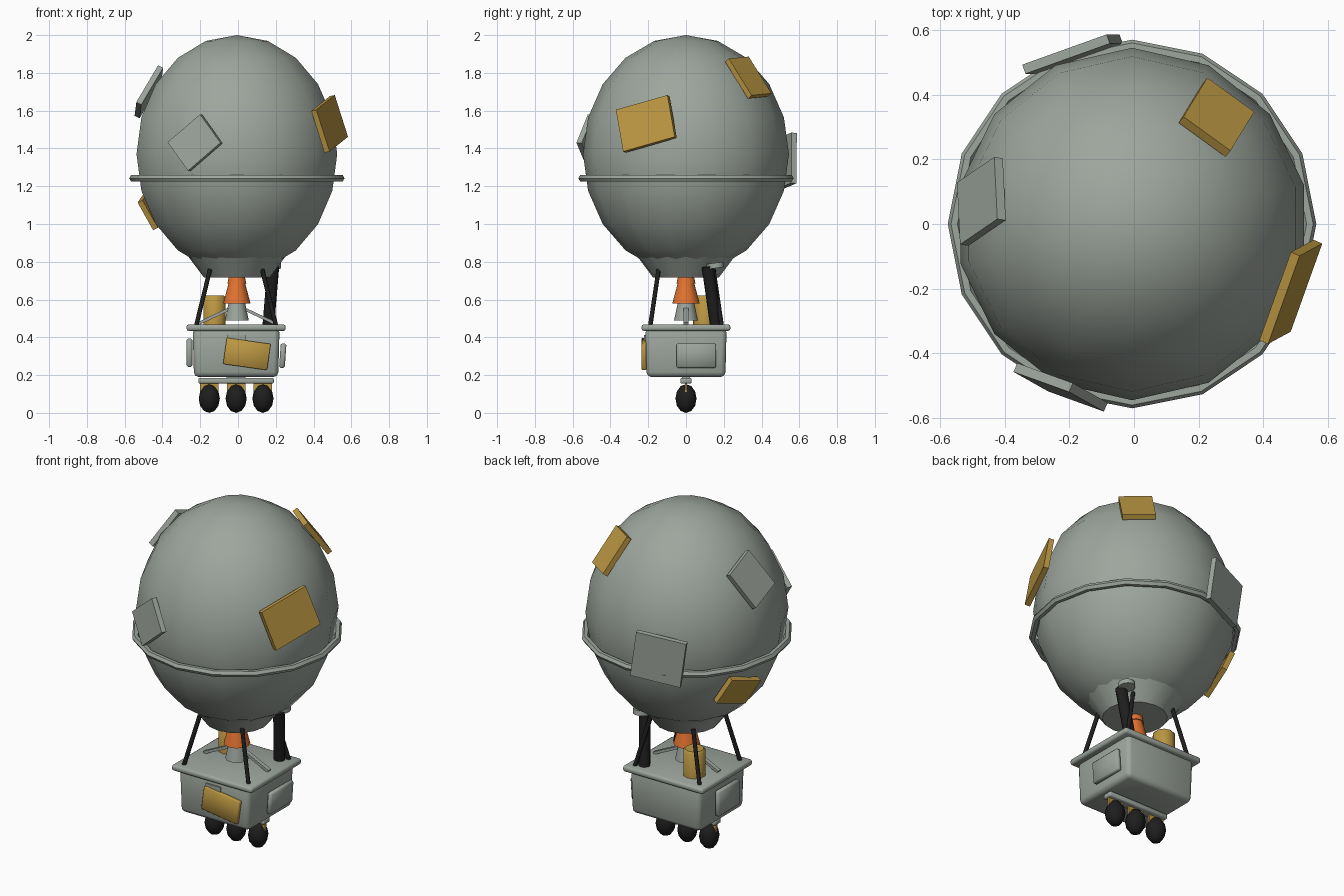
import bpy, bmesh, math
from mathutils import Vector, Matrix

if "Cube" in bpy.data.objects:
    bpy.data.objects.remove(bpy.data.objects["Cube"])


def material(name, rgb):
    m = bpy.data.materials.new(name)
    m.diffuse_color = (*rgb, 1)
    m.use_nodes = True
    m.node_tree.nodes["Principled BSDF"].inputs["Base Color"].default_value = m.diffuse_color
    return m


GREY = material("weathered_grey", (0.34, 0.38, 0.34))
GOLD = material("ochre_gold", (0.50, 0.31, 0.055))
ORANGE = material("burner_orange", (0.76, 0.17, 0.03))
BLACK = material("soot_black", (0.013, 0.013, 0.013))

CX = -0.006                      # centre line of the balloon
BZ, BR, BH = 1.37, 0.545, 0.63   # envelope centre height, radius, half height


def finish(name, bm, mat, matrix=Matrix(), sharp=35):
    """Turn a bmesh into an object, smooth with edges kept sharp by angle."""
    bmesh.ops.remove_doubles(bm, verts=bm.verts, dist=1e-5)
    bmesh.ops.recalc_face_normals(bm, faces=bm.faces)
    for f in bm.faces:
        f.smooth = sharp > 0
    for e in bm.edges:
        e.smooth = e.calc_face_angle(0) < math.radians(sharp)
    me = bpy.data.meshes.new(name)
    bm.to_mesh(me)
    bm.free()
    me.materials.append(mat)
    ob = bpy.data.objects.new(name, me)
    ob.matrix_world = matrix
    bpy.context.collection.objects.link(ob)
    return ob


def lathe(name, profile, segs, mat, matrix=Matrix(), phase=90, sharp=35, loop=False):
    """Spin (radius, z) points around z."""
    bm = bmesh.new()
    rings = []
    for r, z in profile:
        ring = []
        for i in range(segs):
            a = math.radians(phase) + math.tau * i / segs
            ring.append(bm.verts.new((r * math.cos(a), r * math.sin(a), z)))
        rings.append(ring)
    pairs = list(zip(rings, rings[1:]))
    if loop:
        pairs.append((rings[-1], rings[0]))
    for a, b in pairs:
        for i in range(segs):
            j = (i + 1) % segs
            bm.faces.new((a[i], a[j], b[j], b[i]))
    if not loop:                 # close the ends that are not poles
        for ring, (r, z) in ((rings[0], profile[0]), (rings[-1], profile[-1])):
            if r > 1e-4:
                bm.faces.new(ring)
    return finish(name, bm, mat, matrix, sharp)


def ellipsoid(r, h, n):
    return [(r * math.sin(math.pi * i / n), h * math.cos(math.pi * i / n))
            for i in range(n + 1)]


def at(x, y, z):
    return Matrix.Translation((x, y, z))


def rod(name, p, q, r, mat, segs=8):
    p, q = Vector(p), Vector(q)
    d = q - p
    m = Matrix.Translation(p) @ d.to_track_quat('Z', 'Y').to_matrix().to_4x4()
    return lathe(name, [(r, 0), (r, d.length)], segs, mat, m, sharp=50)


def box(name, size, mat, matrix, bevel=0.0, taper=1.0, segs=2):
    bm = bmesh.new()
    bmesh.ops.create_cube(bm, size=1)
    for v in bm.verts:
        k = taper if v.co.z < 0 else 1
        v.co = Vector((v.co.x * size[0] * k, v.co.y * size[1] * k, v.co.z * size[2]))
    if bevel:
        bmesh.ops.bevel(bm, geom=bm.edges[:], offset=bevel, segments=segs,
                        affect='EDGES', profile=0.5)
    return finish(name, bm, mat, matrix, sharp=50 if bevel else 0)


def patch(name, centre, u, size, mat):
    """Flat plate lying against the envelope; u is the direction of its first side."""
    c, u = Vector(centre), Vector(u)
    n = Vector(((c.x - CX) / BR**2, c.y / BR**2, (c.z - BZ) / BH**2)).normalized()
    u = (u - n * u.dot(n)).normalized()
    v = n.cross(u)
    rot = Matrix((u, v, n)).transposed().to_4x4()
    return box(name, (size[0], size[1], 0.03), mat, Matrix.Translation(c) @ rot)


# envelope, neck and hoop
lathe("envelope", ellipsoid(BR, BH, 10), 14, GREY, at(CX, 0, BZ))
lathe("envelope_neck", [(0.175, 0.718), (0.285, 0.865)], 16, GREY, at(CX, 0, 0))
hoop = [(0.55 + 0.02 * math.cos(k * math.pi / 3), 0.02 * math.sin(k * math.pi / 3))
        for k in range(6)]
lathe("hoop", hoop, 16, GREY, at(CX, 0, 1.242), sharp=30, loop=True)

# repair patches on the envelope
patch("patch_right", (0.485, -0.21, 1.53), (0.105, 0.27, 0.08), (0.30, 0.235), GOLD)
patch("patch_front", (-0.227, -0.505, 1.43), (0.17, -0.065, 0.148), (0.235, 0.195), GREY)
patch("patch_left", (-0.472, 0.07, 1.70), (0.115, 0.08, 0.198), (0.24, 0.205), GREY)
patch("patch_back", (-0.19, 0.525, 1.33), (-0.94, -0.34, -0.14), (0.28, 0.27), GREY)
patch("patch_upper", (0.255, 0.33, 1.775), (0.145, -0.105, -0.01), (0.18, 0.24), GOLD)
patch("patch_lower", (-0.455, 0.17, 1.08), (-0.047, -0.207, -0.068), (0.22, 0.17), GOLD)

# burner
lathe("burner_bell", [(0.072, 0.58), (0.035, 0.72)], 12, ORANGE, at(CX, 0, 0))
lathe("burner_tip", [(0.05, 0.685), (0.032, 0.77)], 12, ORANGE, at(CX, 0, 0))
lathe("burner_base", [(0.063, 0.49), (0.042, 0.59)], 12, GREY, at(CX, 0, 0))
for s in (-1, 1):
    a, b = Vector((CX + s * 0.21, 0, 0.47)), Vector((CX + s * 0.03, 0, 0.555))
    tilt = Matrix.Rotation(-math.atan2(b.z - a.z, b.x - a.x), 4, 'Y')
    box("burner_strut", ((b - a).length, 0.025, 0.016), GREY,
        Matrix.Translation((a + b) / 2) @ tilt)

# basket with rim
KX = -0.01
box("basket", (0.46, 0.43, 0.26), GREY, at(KX, 0, 0.32), bevel=0.025, taper=0.97)
box("basket_rim", (0.525, 0.47, 0.034), GREY, at(KX, 0, 0.451), bevel=0.012)

# plates on the basket sides
box("front_plate_gold", (0.235, 0.025, 0.14), GOLD,
    at(0.047, -0.222, 0.312) @ Matrix.Rotation(math.radians(8), 4, 'Y'), bevel=0.004, segs=1)
box("front_plate_grey", (0.095, 0.02, 0.12), GREY, at(-0.008, -0.212, 0.352))
box("right_plate", (0.03, 0.21, 0.13), GREY,
    at(0.237, 0.055, 0.303) @ Matrix.Rotation(math.radians(4), 4, 'Y'), bevel=0.008, segs=1)
box("left_plate", (0.03, 0.20, 0.15), GREY,
    at(-0.257, -0.02, 0.318), bevel=0.008, segs=1)

# suspension ropes
for sx in (-1, 1):
    for sy in (-1, 1):
        rod("rope", (KX + sx * 0.213, sy * 0.19, 0.455),
            (KX + sx * 0.138, sy * 0.145, 0.76), 0.012, BLACK)

# exhaust pipe with cap, and fuel tank
rod("exhaust_pipe", (0.16, 0.16, 0.455), (0.187, 0.115, 0.775), 0.032, BLACK, 10)
lathe("exhaust_cap", [(0.046, -0.014), (0.046, 0.014)], 12, GREY,
      at(0.182, 0.155, 0.78) @ Matrix.Rotation(math.radians(8), 4, 'X'))
lathe("fuel_tank", [(0.062, 0.46), (0.062, 0.61), (0.052, 0.622)], 10, GOLD,
      at(-0.125, 0.1, 0), sharp=40)

# ballast rail with hanging weights
box("ballast_rail", (0.40, 0.06, 0.03), GREY, at(KX, 0, 0.17), bevel=0.008)
box("rail_mount", (0.10, 0.04, 0.03), GREY, at(KX, 0, 0.19))
for i in (-1, 0, 1):
    x = KX + i * 0.142
    box("ballast_bracket", (0.098, 0.012, 0.05), GOLD, at(x, 0, 0.135))
    lathe("ballast_weight", ellipsoid(0.056, 0.076, 6), 8, BLACK, at(x, 0, 0.076), sharp=60)
